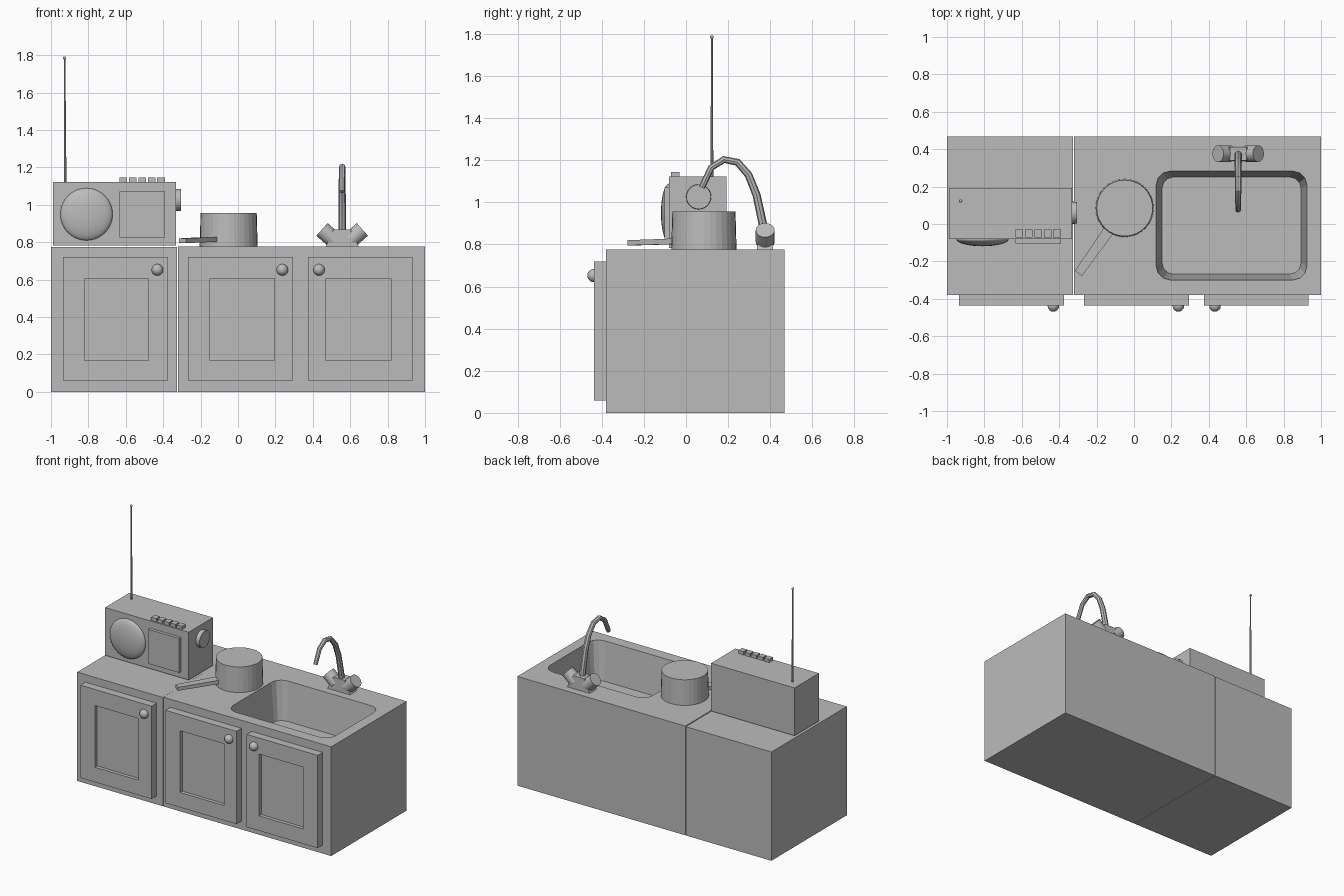
import bpy, bmesh, math
from mathutils import Vector

if "Cube" in bpy.data.objects:
    bpy.data.objects.remove(bpy.data.objects["Cube"])

grey = bpy.data.materials.new("plain grey")
grey.diffuse_color = (0.5, 0.5, 0.5, 1)
grey.use_nodes = True
grey.node_tree.nodes["Principled BSDF"].inputs["Base Color"].default_value = grey.diffuse_color


def finish(name, bm, smooth=None):
    bmesh.ops.recalc_face_normals(bm, faces=bm.faces[:])
    me = bpy.data.meshes.new(name)
    bm.to_mesh(me)
    bm.free()
    ob = bpy.data.objects.new(name, me)
    bpy.context.collection.objects.link(ob)
    me.materials.append(grey)
    if smooth:
        bpy.ops.object.select_all(action='DESELECT')
        ob.select_set(True)
        bpy.context.view_layer.objects.active = ob
        bpy.ops.object.shade_smooth_by_angle(angle=math.radians(smooth))
    return ob


def loft(name, rings, smooth=None):
    """Skin a closed solid over equal-sized rings of points."""
    bm = bmesh.new()
    vs = [[bm.verts.new(p) for p in r] for r in rings]
    n = len(vs[0])
    for a, b in zip(vs, vs[1:]):
        for i in range(n):
            j = (i + 1) % n
            bm.faces.new((a[i], a[j], b[j], b[i]))
    bm.faces.new(vs[0][::-1])
    bm.faces.new(vs[-1])
    return finish(name, bm, smooth)


def box(name, x, y, z):
    return loft(name, [[(x[0], y[0], h), (x[1], y[0], h), (x[1], y[1], h), (x[0], y[1], h)] for h in z])


def ring(c, axis, r, n):
    q = Vector(axis).to_track_quat('Z', 'Y')
    return [Vector(c) + q @ Vector((r * math.cos(2 * math.pi * i / n), r * math.sin(2 * math.pi * i / n), 0))
            for i in range(n)]


def rod(name, a, b, r1, r2, n, smooth=30):
    d = Vector(b) - Vector(a)
    return loft(name, [ring(a, d, r1, n), ring(b, d, r2, n)], smooth)


def ball(name, c, size, u=20, v=12):
    bm = bmesh.new()
    bmesh.ops.create_uvsphere(bm, u_segments=u, v_segments=v, radius=1)
    for p in bm.verts:
        p.co = Vector(c) + Vector((p.co.x * size[0], p.co.y * size[1], p.co.z * size[2]))
    return finish(name, bm, 40)


def rounded(x, y, z, r, seg=3):
    pts = []
    for k, (cx, cy) in enumerate([(x[1] - r, y[1] - r), (x[0] + r, y[1] - r), (x[0] + r, y[0] + r), (x[1] - r, y[0] + r)]):
        for i in range(seg + 1):
            a = math.pi / 2 * (k + i / seg)
            pts.append((cx + r * math.cos(a), cy + r * math.sin(a), z))
    return pts


# Cabinets, with the basin cut out of the wide one
TOP, BACK, FRONT = 0.777, 0.468, -0.38
box("left_cabinet", (-1, -0.326), (FRONT, BACK), (0, 0.774))
sink = box("sink_cabinet", (-0.322, 1), (FRONT, BACK), (0, TOP))
s = 0.03 / 0.27
o = 0.1 * s
cutter = loft("basin_cutter", [
    rounded((0.15, 0.893), (-0.268, 0.251), TOP - 0.27, 0.06),
    rounded((0.118 - o, 0.925 + o), (-0.3 - o, 0.283 + o), TOP + 0.1, 0.08)])
mod = sink.modifiers.new("basin", 'BOOLEAN')
mod.operation = 'DIFFERENCE'
mod.solver = 'EXACT'
mod.object = cutter
bpy.ops.object.select_all(action='DESELECT')
sink.select_set(True)
bpy.context.view_layer.objects.active = sink
bpy.ops.object.modifier_apply(modifier="basin")
bpy.data.objects.remove(cutter)


# Doors with a sunken panel and a round knob
def door(name, x, panel, knob_x):
    ob = box(name, x, (-0.436, FRONT), (0.06, 0.72))
    bm = bmesh.new()
    bm.from_mesh(ob.data)
    f = min(bm.faces, key=lambda g: g.calc_center_median().y)
    bmesh.ops.inset_individual(bm, faces=[f], thickness=0.1)
    mid = f.calc_center_median()
    for v in f.verts:
        v.co.x = panel[v.co.x > mid.x]
        v.co.z = (0.166, 0.605)[v.co.z > mid.z]
    g = bmesh.ops.extrude_discrete_faces(bm, faces=[f])["faces"][0]
    for v in g.verts:
        v.co.y += 0.025
    bm.to_mesh(ob.data)
    bm.free()
    ball(name + "_knob", (knob_x, -0.438, 0.652), (0.031, 0.031, 0.031), 16, 10)


door("left_door", (-0.935, -0.375), (-0.822, -0.479), -0.431)
door("middle_door", (-0.267, 0.294), (-0.15, 0.196), 0.237)
door("right_door", (0.374, 0.933), (0.471, 0.817), 0.433)

# Pan with a tapered handle
rod("pan", (-0.05, 0.085, TOP), (-0.05, 0.085, 0.957), 0.155, 0.15, 32, None)
sections = []
for c, w, lo, hi in (((-0.297, -0.264), 0.023, 0.795, 0.82), ((-0.125, -0.02), 0.03, 0.802, 0.829)):
    sx, sy = 0.815 * w, -0.58 * w
    sections.append([(c[0] - sx, c[1] - sy, lo), (c[0] + sx, c[1] + sy, lo),
                     (c[0] + sx, c[1] + sy, hi), (c[0] - sx, c[1] - sy, hi)])
loft("pan_handle", sections)

# Radio
box("radio_body", (-0.99, -0.332), (-0.081, 0.193), (0.782, 1.122))
ball("radio_speaker", (-0.81, -0.081, 0.949), (0.14, 0.038, 0.14), 32, 16)
box("radio_panel", (-0.634, -0.391), (-0.103, -0.08), (0.826, 1.07))
for i in range(5):
    x = -0.634 + 0.0505 * i
    box(f"radio_button_{i + 1}", (x, x + 0.041), (-0.072, -0.03), (1.115, 1.145))
rod("radio_dial", (-0.34, 0.06, 1.026), (-0.304, 0.06, 1.026), 0.06, 0.058, 24)
rod("antenna", (-0.924, 0.123, 1.115), (-0.927, 0.123, 1.785), 0.007, 0.004, 8)
ball("antenna_tip", (-0.927, 0.123, 1.785), (0.009, 0.009, 0.009), 10, 6)

# Tap: tapered body, two angled handles and a curved spout
TX, TY = 0.557, 0.376
loft("tap_body", [[(TX - w, TY - d, z), (TX + w, TY - d, z), (TX + w, TY + d, z), (TX - w, TY + d, z)]
                  for w, d, z in ((0.088, 0.038, TOP), (0.045, 0.036, 0.868))])
for side, label in ((-1, "left"), (1, "right")):
    rod(f"tap_{label}_handle", (TX + side * 0.045, TY, 0.812), (TX + side * 0.108, TY, 0.868), 0.045, 0.045, 16)
path = [Vector((TX, y, z)) for y, z in ((0.372, 0.85), (0.362, 0.91), (0.335, 1.035), (0.297, 1.13),
                                        (0.245, 1.19), (0.18, 1.203), (0.12, 1.165), (0.075, 1.07))]
rings = []
for i, p in enumerate(path):
    d = path[min(i + 1, 7)] - path[max(i - 1, 0)]
    r = 0.021 - 0.006 * i / 7
    side = Vector((1, 0, 0))
    up = d.normalized().cross(side)
    rings.append([p + r * (math.cos(a) * side + math.sin(a) * up) for a in [k * math.pi / 4 for k in range(8)]])
loft("tap_spout", rings, 30)
